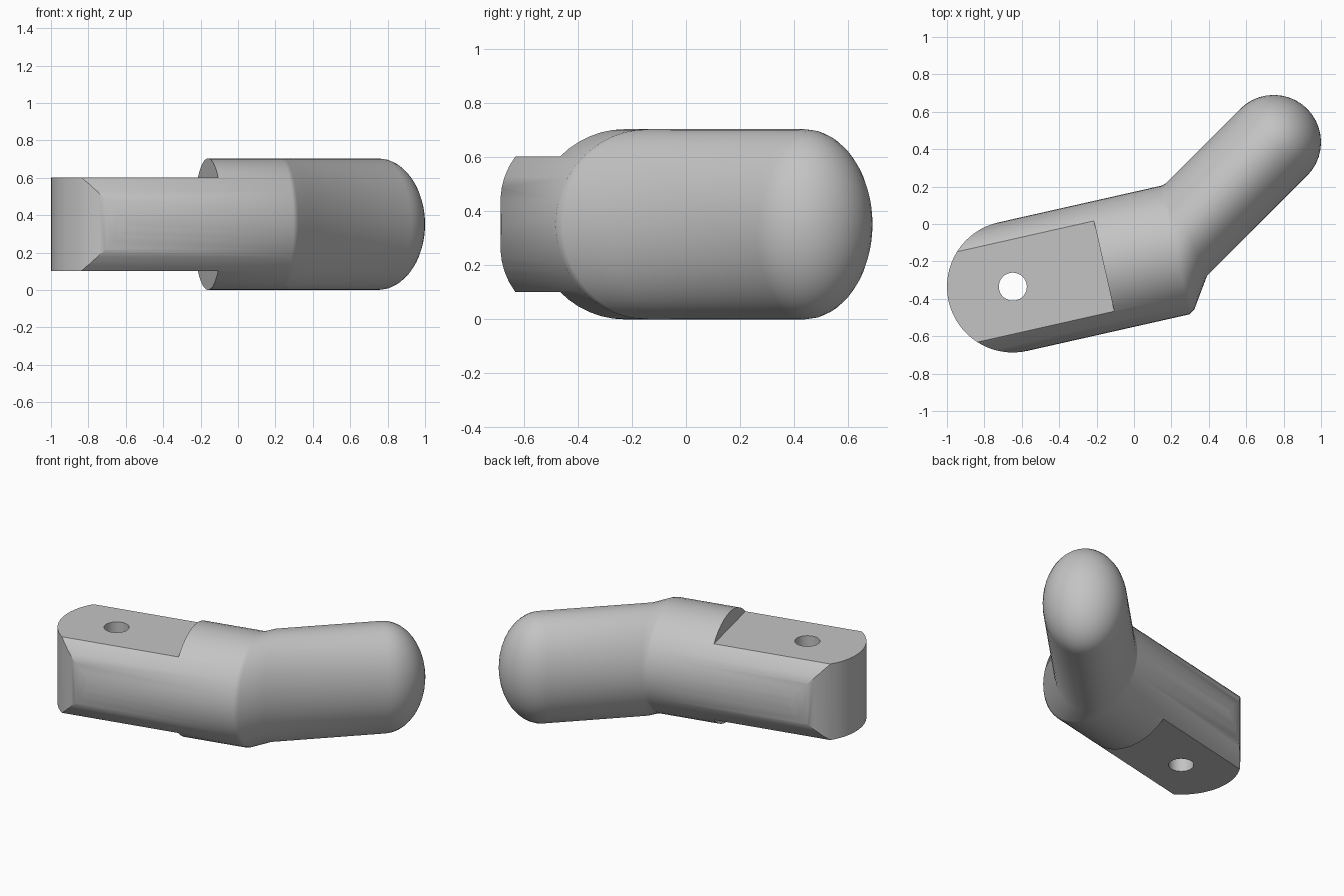
import bpy, bmesh
from math import sin, cos, pi, radians
from mathutils import Vector, Matrix

cube = bpy.data.objects.get("Cube")
if cube:
    bpy.data.objects.remove(cube, do_unlink=True)

R = 0.352                 # bar radius, also half of the height
ARM_R = 0.253             # half width of the flattened arm
SIDES = 48
PIVOT = Vector((-0.648, -0.335))
CAP = Vector((0.747, 0.437))
ANGLE = radians(12.7)
ALONG = Vector((cos(ANGLE), sin(ANGLE)))
ACROSS = Vector((-ALONG.y, ALONG.x))

metal = bpy.data.materials.new("plain grey")
metal.use_nodes = True
grey = (0.55, 0.55, 0.55, 1)
metal.diffuse_color = grey
metal.node_tree.nodes["Principled BSDF"].inputs["Base Color"].default_value = grey


def make_object(name, bm):
    bmesh.ops.recalc_face_normals(bm, faces=bm.faces)
    mesh = bpy.data.meshes.new(name)
    bm.to_mesh(mesh)
    bm.free()
    mesh.materials.append(metal)
    obj = bpy.data.objects.new(name, mesh)
    bpy.context.collection.objects.link(obj)
    return obj


def prism(name, outline, z0, z1):
    """Upright prism, outline given along and across the bar from the pivot."""
    bm = bmesh.new()
    base = bm.faces.new([bm.verts.new((x, y, z0)) for x, y in outline])
    top = bmesh.ops.extrude_face_region(bm, geom=[base])["geom"]
    verts = [v for v in top if isinstance(v, bmesh.types.BMVert)]
    bmesh.ops.translate(bm, verts=verts, vec=(0, 0, z1 - z0))
    place = Matrix.Translation((*PIVOT, 0)) @ Matrix.Rotation(ANGLE, 4, "Z")
    bmesh.ops.transform(bm, matrix=place, verts=bm.verts)
    return make_object(name, bm)


# Body: elliptical sections as (left point, right point, half height)
def bar_section(s):
    c = PIVOT + ALONG * s
    return (c + ACROSS * R, c - ACROSS * R, R)


sections = [bar_section(-0.5), bar_section(0.89),
            (Vector((0.15, 0.206)), Vector((0.322, -0.458)), R),
            (Vector((0.17, 0.218)), Vector((0.39, -0.278)), R)]
arm_dir = Vector((1, 1)).normalized()
arm_side = Vector((-arm_dir.y, arm_dir.x))
CAP_STEPS = 10
for i in range(CAP_STEPS):
    t = i / CAP_STEPS * pi / 2
    c = CAP + arm_dir * ARM_R * sin(t)
    w = arm_side * ARM_R * cos(t)
    sections.append((c + w, c - w, R * cos(t)))

bm = bmesh.new()
rings = []
for left, right, h in sections:
    mid, half = (left + right) / 2, (left - right) / 2
    ring = []
    for k in range(SIDES):
        a = 2 * pi * k / SIDES
        p = mid + half * cos(a)
        ring.append(bm.verts.new((p.x, p.y, R + h * sin(a))))
    rings.append(ring)
for a, b in zip(rings, rings[1:]):
    for k in range(SIDES):
        n = (k + 1) % SIDES
        bm.faces.new((a[k], a[n], b[n], b[k]))
bm.faces.new(rings[0])
tip = bm.verts.new((*(CAP + arm_dir * ARM_R), R))
for k in range(SIDES):
    bm.faces.new((rings[-1][k], rings[-1][(k + 1) % SIDES], tip))
body = make_object("bent_handle", bm)

# Cutters: rounded bar end, two flats with a shoulder, pivot hole
arc = [(-R * sin(pi * k / 32), R * cos(pi * k / 32)) for k in range(33)]
end_shape = prism("end_cutter", arc + [(0.02, -2), (3, -2), (3, 2), (0.02, 2)], -1, 2)
flat = [(-1, -1), (0.5, -1), (0.5, 1), (-1, 1)]
top_flat = prism("top_flat_cutter", flat, R + 0.25, 2)
bottom_flat = prism("bottom_flat_cutter", flat, -1, R - 0.25)
circle = [(0.075 * cos(2 * pi * k / 32), 0.075 * sin(2 * pi * k / 32)) for k in range(32)]
hole = prism("hole_cutter", circle, -1, 2)

bpy.context.view_layer.objects.active = body
for cutter, mode in ((end_shape, "INTERSECT"), (top_flat, "DIFFERENCE"),
                     (bottom_flat, "DIFFERENCE"), (hole, "DIFFERENCE")):
    cutter.hide_render = True
    mod = body.modifiers.new(cutter.name, "BOOLEAN")
    mod.operation = mode
    mod.solver = "EXACT"
    mod.object = cutter
    bpy.ops.object.modifier_apply(modifier=mod.name)
    bpy.data.objects.remove(cutter, do_unlink=True)

# Smooth shading with crisp cut edges
bpy.ops.object.select_all(action="DESELECT")
body.select_set(True)
bpy.ops.object.shade_smooth_by_angle(angle=radians(35))
